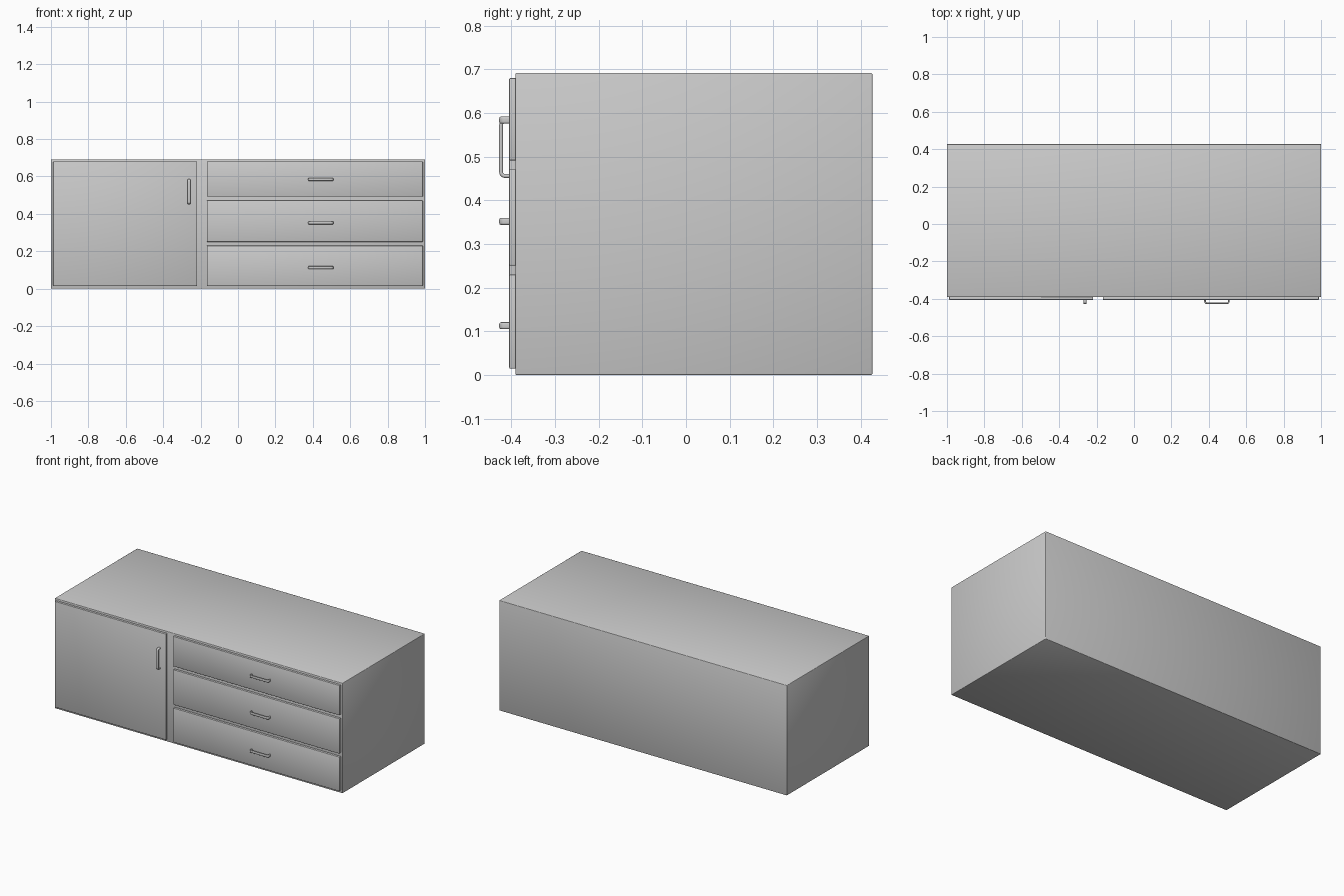
import bpy, bmesh, math
from mathutils import Vector

if "Cube" in bpy.data.objects:
    bpy.data.objects.remove(bpy.data.objects["Cube"])


def box(name, lo, hi, bevel):
    """Box between two corners with softly bevelled edges."""
    lo, hi = Vector(lo), Vector(hi)
    bm = bmesh.new()
    bmesh.ops.create_cube(bm, size=1)
    bmesh.ops.scale(bm, vec=hi - lo, verts=bm.verts)
    bmesh.ops.translate(bm, vec=(lo + hi) / 2, verts=bm.verts)
    bmesh.ops.bevel(bm, geom=bm.edges[:], offset=bevel, segments=2,
                    profile=0.5, affect='EDGES')
    for f in bm.faces:
        f.smooth = True
    me = bpy.data.meshes.new(name)
    bm.to_mesh(me)
    bm.free()
    ob = bpy.data.objects.new(name, me)
    bpy.context.collection.objects.link(ob)
    return ob


def handle(name, loc, upright=False):
    """U-shaped bar pull with rounded bends, swept along a flat path."""
    half, out, r = 0.063, -0.0185, 0.009
    right = [(half, 0.003)]
    for i in range(6):
        a = math.radians(90 * i / 5)
        right.append((half - r + r * math.cos(a), out + r - r * math.sin(a)))
    path = right + [(-x, y) for x, y in reversed(right)]
    cu = bpy.data.curves.new(name, 'CURVE')
    cu.dimensions = '3D'
    cu.twist_mode = 'Z_UP'
    cu.fill_mode = 'FULL'
    cu.bevel_depth = 0.0045
    cu.bevel_resolution = 3
    cu.extrude = 0.0035
    cu.use_fill_caps = True
    sp = cu.splines.new('POLY')
    sp.points.add(len(path) - 1)
    for p, (x, y) in zip(sp.points, path):
        p.co = (x, y, 0, 1)
    sp.use_smooth = True
    ob = bpy.data.objects.new(name, cu)
    ob.location = loc
    if upright:
        ob.rotation_euler.y = math.radians(90)
    bpy.context.collection.objects.link(ob)


FRONT, FACE = -0.391, -0.405

# Cabinet body
box("cabinet_body", (-1, FRONT, 0), (1, 0.427, 0.692), 0.003)

# Door with upright handle
box("door", (-0.988, FACE, 0.015), (-0.218, FRONT + 0.003, 0.68), 0.002)
handle("door_handle", (-0.262, FACE, 0.519), upright=True)

# Three drawers with handles
for name, z0, z1, zh in [("bottom", 0.015, 0.23, 0.113),
                         ("middle", 0.251, 0.471, 0.352),
                         ("top", 0.492, 0.68, 0.584)]:
    box(name + "_drawer", (-0.167, FACE, z0), (0.988, FRONT + 0.003, z1), 0.002)
    handle(name + "_drawer_handle", (0.443, FACE, zh))
